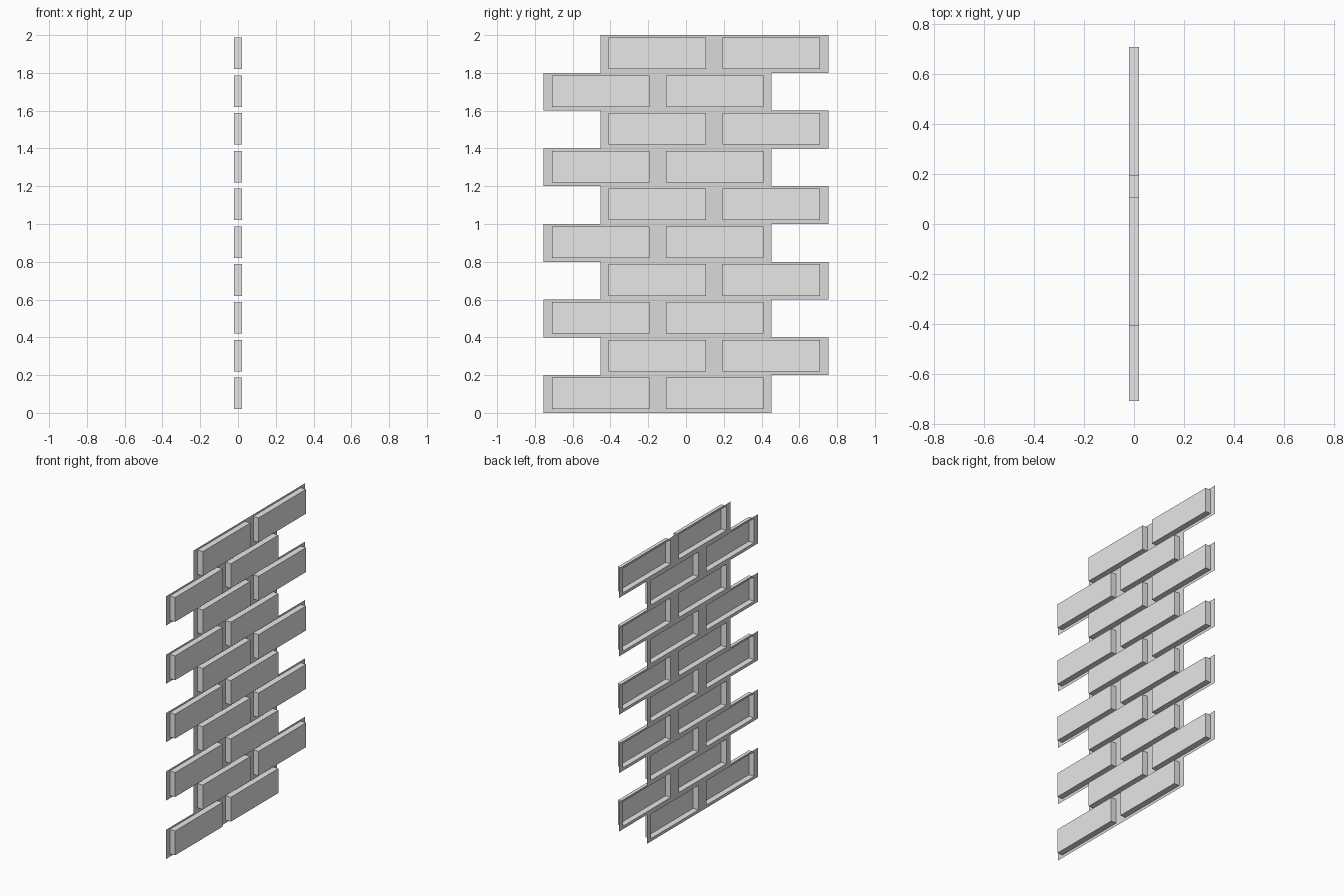
import bpy
import bmesh

cube = bpy.data.objects.get("Cube")
if cube:
    bpy.data.objects.remove(cube, do_unlink=True)

ROWS, ROW_H = 10, 0.2
TILE = 0.6035              # length of one brick with its mortar
SHIFT = 0.15               # running bond offset from the centre
MARGIN_Y, LOW, HIGH = 0.044, 0.02, 0.187
BACK, FRONT = -0.02, 0.02


def flat_material(name, value):
    mat = bpy.data.materials.new(name)
    mat.use_nodes = True
    colour = (value, value, value, 1)
    mat.diffuse_color = colour
    mat.node_tree.nodes["Principled BSDF"].inputs["Base Color"].default_value = colour
    return mat


bm = bmesh.new()


def add_tile(y0, z0):
    """Flat mortar tile whose inset centre is pushed out as a hollow brick."""
    def ring(x, ya, yb, za, zb):
        return [bm.verts.new((x, y, z)) for y, z in
                ((ya, za), (yb, za), (yb, zb), (ya, zb))]

    inner = (y0 + MARGIN_Y, y0 + TILE - MARGIN_Y, z0 + LOW, z0 + HIGH)
    loops = [ring(BACK, y0, y0 + TILE, z0, z0 + ROW_H),
             ring(BACK, *inner), ring(FRONT, *inner)]
    for level in range(2):
        a, b = loops[level], loops[level + 1]
        for i in range(4):
            j = (i + 1) % 4
            face = bm.faces.new((a[i], a[j], b[j], b[i]))
            face.material_index = 1 - level
    bm.faces.new(loops[2])


# Alternate courses, two bricks each
for row in range(ROWS):
    joint = -SHIFT if row % 2 == 0 else SHIFT
    for y0 in (joint - TILE, joint):
        add_tile(y0, row * ROW_H)

bmesh.ops.remove_doubles(bm, verts=bm.verts, dist=0.0005)
mesh = bpy.data.meshes.new("brick_wall_panel")
bm.to_mesh(mesh)
bm.free()
mesh.materials.append(flat_material("brick grey", 0.8))
mesh.materials.append(flat_material("mortar grey", 0.7))
panel = bpy.data.objects.new("brick_wall_panel", mesh)
bpy.context.scene.collection.objects.link(panel)
